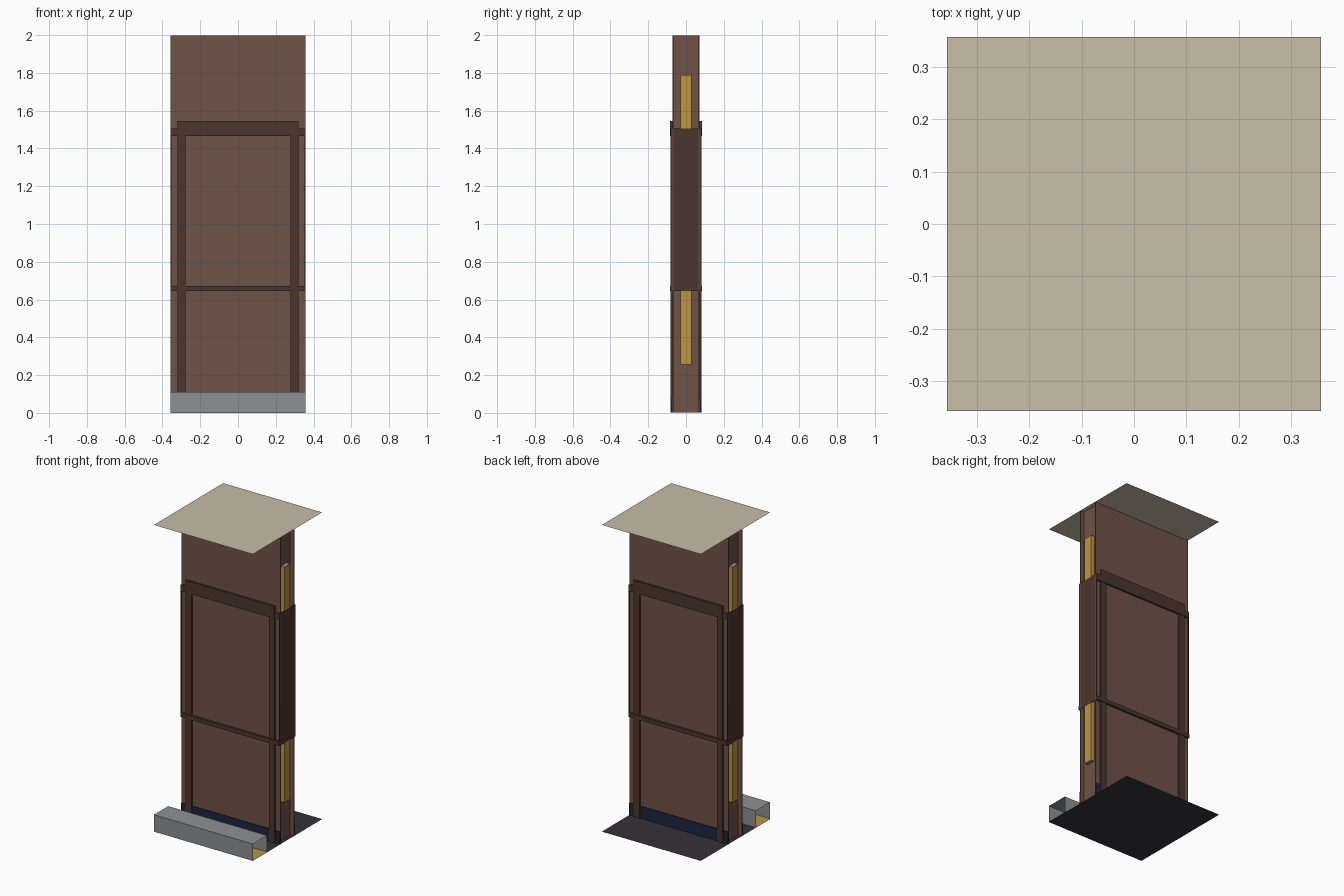
import bpy
import bmesh
from mathutils import Vector

cube = bpy.data.objects.get("Cube")
if cube:
    bpy.data.objects.remove(cube, do_unlink=True)


def material(name, rgb):
    """Flat material from 0-255 display colour."""
    linear = [((c / 255 + 0.055) / 1.055) ** 2.4 for c in rgb] + [1.0]
    mat = bpy.data.materials.new(name)
    mat.use_nodes = True
    mat.diffuse_color = linear
    bsdf = mat.node_tree.nodes["Principled BSDF"]
    bsdf.inputs["Base Color"].default_value = linear
    bsdf.inputs["Roughness"].default_value = 0.9
    return mat


WALL = material("wall_brown", (111, 82, 70))
TRIM = material("trim_dark_brown", (75, 53, 45))
GOLD = material("gold", (188, 149, 64))
GREY = material("grey", (142, 144, 145))
BEIGE = material("ceiling_beige", (200, 189, 167))
FLOOR = material("floor_charcoal", (52, 50, 56))
NAVY = material("skirting_navy", (27, 38, 66))


def make_object(name, bm, *mats):
    mesh = bpy.data.meshes.new(name)
    bm.to_mesh(mesh)
    bm.free()
    for mat in mats:
        mesh.materials.append(mat)
    obj = bpy.data.objects.new(name, mesh)
    bpy.context.collection.objects.link(obj)
    return obj


def box(name, xs, ys, zs, mat, cap=None, open_ends=False):
    """Box between limits; cap colours top and bottom, open_ends drops the x ends and bottom."""
    bm = bmesh.new()
    bmesh.ops.create_cube(bm, size=1)
    for v in bm.verts:
        v.co = Vector([r[0] if c < 0 else r[1] for c, r in zip(v.co, (xs, ys, zs))])
    bm.normal_update()
    if cap:
        for f in bm.faces:
            f.material_index = int(abs(f.normal.z) > 0.5)
    if open_ends:
        ends = [f for f in bm.faces if abs(f.normal.x) > 0.5 or f.normal.z < -0.5]
        bmesh.ops.delete(bm, geom=ends, context="FACES")
    return make_object(name, bm, mat, *([cap] if cap else []))


def sheet(name, xs, ys, z, mat):
    bm = bmesh.new()
    corners = ((xs[0], ys[0]), (xs[1], ys[0]), (xs[1], ys[1]), (xs[0], ys[1]))
    bm.faces.new([bm.verts.new((x, y, z)) for x, y in corners])
    return make_object(name, bm, mat)


def span(a, b, sign):
    return tuple(sorted((a * sign, b * sign)))


H = 0.357          # half width of the whole piece
FULL = (-H, H)

# Floor and ceiling
sheet("floor", FULL, FULL, 0, FLOOR)
sheet("ceiling", FULL, FULL, 2, BEIGE)

# Wall core, set back at both ends between the two face panels
box("wall_core", (-0.33, 0.33), (-0.066, 0.066), (0.001, 1.998), WALL)

for sign, side in ((-1, "front"), (1, "back")):
    # Face panel and skirting
    box(side + "_panel", FULL, span(0.066, 0.071, sign), (0.001, 1.998), WALL)
    box(side + "_skirting", FULL, span(0.071, 0.076, sign), (0.001, 0.08), NAVY)
    # Door frame: posts, lintel and rails
    for x, hand in ((-0.3, "right"), (0.3, "left")):
        box(f"{side}_{hand}_post", (x - 0.021, x + 0.021), span(0.071, 0.081, sign),
            (0.001, 1.47), TRIM)
    box(side + "_lintel", (-0.32, 0.32), span(0.071, 0.084, sign), (1.465, 1.545), TRIM)
    box(side + "_upper_rail", FULL, span(0.071, 0.083, sign), (1.465, 1.505), TRIM)
    box(side + "_lower_rail", FULL, span(0.071, 0.085, sign), (0.645, 0.672), TRIM)

for sign, hand in ((-1, "right"), (1, "left")):
    # Gold strip in the end recess, with a dark plate across its middle
    box(hand + "_gold_strip", span(0.33, H - 0.001, sign), (-0.03, 0.03), (0.255, 1.79), GOLD, cap=GREY)
    box(hand + "_end_plate", span(H - 0.004, H, sign), (-0.081, 0.081), (0.645, 1.505), TRIM)

# Hollow step along the front, with a gold base inside
box("front_step", FULL, (-H, -0.21), (0, 0.11), GREY, open_ends=True)
sheet("step_base", FULL, (-H + 0.001, -0.211), 0.003, GOLD)
